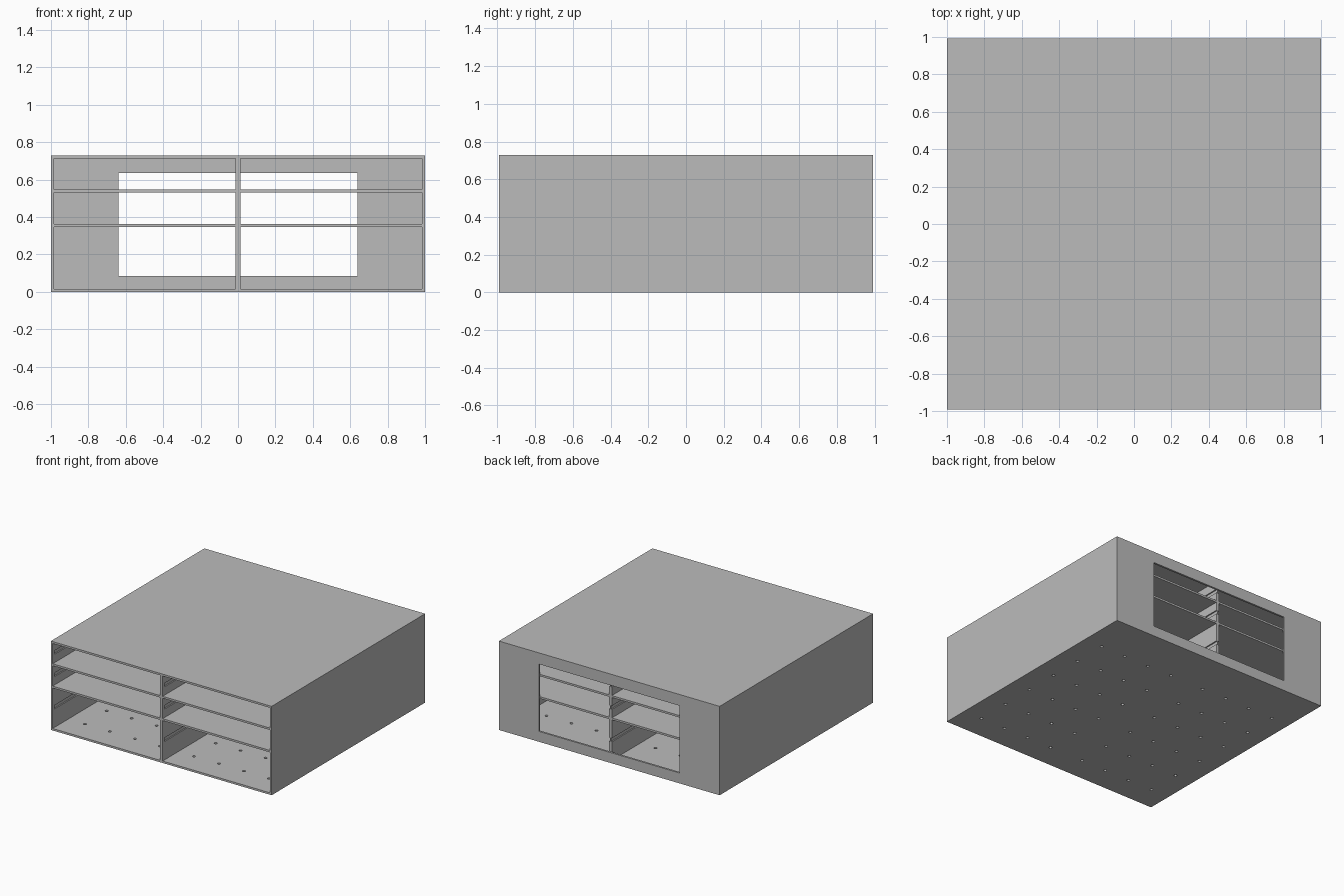
import bpy, bmesh
from mathutils import Matrix, Vector

if "Cube" in bpy.data.objects:
    bpy.data.objects.remove(bpy.data.objects["Cube"])

W, D, H = 1.0, 0.993, 0.728          # half width, half depth, height
T = 0.016                            # panel thickness
DIV = 0.0125                         # half thickness of divider
SHELVES = [0.347, 0.53]              # shelf undersides
LEVELS = [T, 0.347, 0.363, 0.53, 0.546, H - T]
GROOVE, GROOVE_H = 0.01, 0.03

grey = bpy.data.materials.new("cabinet_grey")
grey.use_nodes = True
grey.diffuse_color = (0.5, 0.5, 0.5, 1)
grey.node_tree.nodes["Principled BSDF"].inputs["Base Color"].default_value = (0.5, 0.5, 0.5, 1)


def add_box(bm, lo, hi):
    lo, hi = Vector(lo), Vector(hi)
    m = Matrix.Translation((lo + hi) / 2) @ Matrix.Diagonal((*(hi - lo), 1))
    bmesh.ops.create_cube(bm, size=1, matrix=m)


def finish(bm, name):
    mesh = bpy.data.meshes.new(name)
    bm.to_mesh(mesh)
    bm.free()
    mesh.materials.append(grey)
    ob = bpy.data.objects.new(name, mesh)
    bpy.context.collection.objects.link(ob)
    return ob


def boxes(name, pairs):
    bm = bmesh.new()
    for lo, hi in pairs:
        add_box(bm, lo, hi)
    return finish(bm, name)


def cut(ob, cutter):
    """Subtract the cutter, bake the result and discard the cutter."""
    cutter.hide_render = True
    mod = ob.modifiers.new("cut", "BOOLEAN")
    mod.operation, mod.solver, mod.object = "DIFFERENCE", "EXACT", cutter
    bpy.context.view_layer.update()
    baked = bpy.data.meshes.new_from_object(ob.evaluated_get(bpy.context.evaluated_depsgraph_get()))
    ob.modifiers.clear()
    ob.data = baked
    bpy.data.objects.remove(cutter)


def groove_cutter(walls):
    """Slide grooves at mid height of each compartment, closed at the front."""
    pairs = []
    for x0, x1 in walls:
        for a, b in zip(LEVELS[::2], LEVELS[1::2]):
            mid = (a + b) / 2
            pairs.append(((x0, -D + 0.025, mid - GROOVE_H / 2),
                          (x1, D - T + 0.0005, mid + GROOVE_H / 2)))
    return boxes("groove_cutter", pairs)


# Outer shell, open at the front, with a window in the back panel
shell = boxes("outer_shell", [((-W, -D, 0), (W, D, H))])
cut(shell, boxes("cavity_cutter", [((-W + T, -D - 0.1, T), (W - T, D - T, H - T))]))
cut(shell, boxes("window_cutter", [((-0.638, D - 0.1, 0.085), (0.638, D + 0.1, 0.636))]))
e = W - T
cut(shell, groove_cutter([(-e - GROOVE, -e + 0.01), (e - 0.01, e + GROOVE)]))

# Ventilation holes in the floor
bm = bmesh.new()
for side in (-1, 1):
    for col in range(4):
        for row in range(6):
            place = Matrix.Translation((side * (0.155 + 0.226 * col), -0.79 + 0.281 * row, 0))
            bmesh.ops.create_cone(bm, cap_ends=True, segments=16, radius1=0.012,
                                  radius2=0.012, depth=0.08, matrix=place)
cut(shell, finish(bm, "hole_cutter"))

# Central divider, grooved on both sides
divider = boxes("central_divider", [((-DIV, -D, T), (DIV, D - T, H - T))])
cut(divider, groove_cutter([(-DIV - 0.01, -DIV + GROOVE), (DIV - GROOVE, DIV + 0.01)]))

# Shelves on both sides of the divider
for side, label in ((-1, "right"), (1, "left")):
    for z, level in zip(SHELVES, ("lower", "upper")):
        x0, x1 = sorted((side * DIV, side * (W - T)))
        boxes(f"{level}_{label}_shelf", [((x0, -D, z), (x1, D - T, z + T))])
